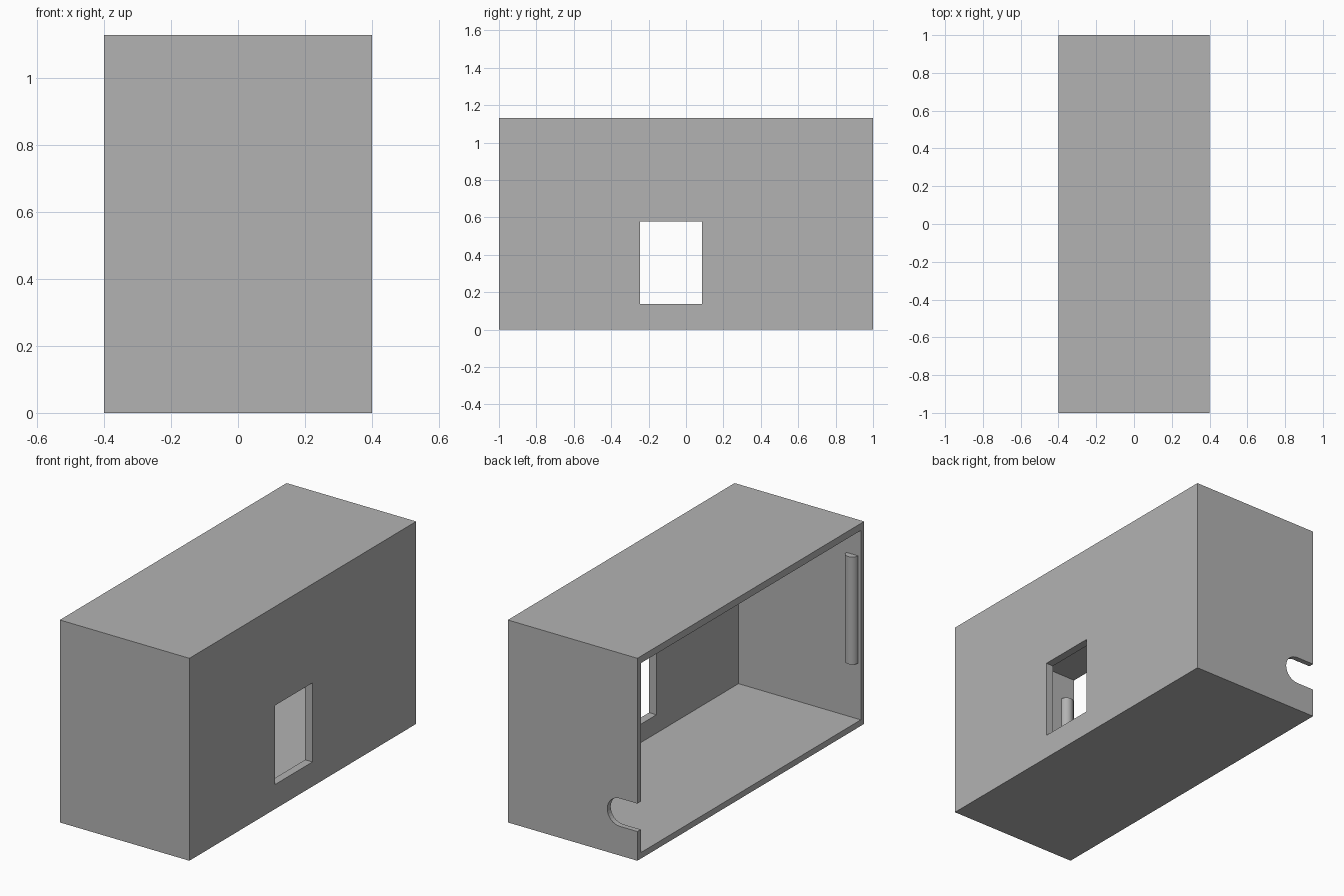
import bpy, bmesh
from math import sin, cos, pi
from mathutils import Vector

if "Cube" in bpy.data.objects:
    bpy.data.objects.remove(bpy.data.objects["Cube"], do_unlink=True)

grey = bpy.data.materials.new("mid grey")
grey.use_nodes = True
grey.diffuse_color = (0.45, 0.45, 0.45, 1)
grey.node_tree.nodes["Principled BSDF"].inputs["Base Color"].default_value = (0.45, 0.45, 0.45, 1)


def prism(name, outline, depth):
    """Extrude a closed 3D outline along the depth vector."""
    bm = bmesh.new()
    face = bm.faces.new([bm.verts.new(p) for p in outline])
    extruded = bmesh.ops.extrude_face_region(bm, geom=[face])["geom"]
    verts = [g for g in extruded if isinstance(g, bmesh.types.BMVert)]
    bmesh.ops.translate(bm, verts=verts, vec=Vector(depth))
    bmesh.ops.recalc_face_normals(bm, faces=bm.faces)
    mesh = bpy.data.meshes.new(name)
    bm.to_mesh(mesh)
    bm.free()
    mesh.materials.append(grey)
    obj = bpy.data.objects.new(name, mesh)
    bpy.context.collection.objects.link(obj)
    return obj


def block(name, x0, x1, y0, y1, z0, z1):
    base = [(x0, y0, z0), (x1, y0, z0), (x1, y1, z0), (x0, y1, z0)]
    return prism(name, base, (0, 0, z1 - z0))


def cut(target, cutter):
    cutter.hide_render = True
    mod = target.modifiers.new("cut", 'BOOLEAN')
    mod.operation = 'DIFFERENCE'
    mod.solver = 'EXACT'
    mod.object = cutter
    bpy.context.view_layer.objects.active = target
    bpy.ops.object.modifier_apply(modifier=mod.name)
    bpy.data.objects.remove(cutter, do_unlink=True)


W, L, H = 0.40, 1.0, 1.13       # half width, half length, height
WALL = 0.03

# Box open on its -x side, with a window through the opposite wall
housing = block("housing", -W, W, -L, L, 0, H)
cut(housing, block("cavity", -W - 0.1, W - 0.045, -L + WALL, L - WALL, 0.034, H - 0.039))
cut(housing, block("window", 0.2, W + 0.1, -0.246, 0.085, 0.137, 0.578))

# Round-ended cable slot in the back wall, open at the rim
r, cx, cz = 0.078, -0.292, 0.241
arc = [pi / 2 - pi * i / 16 for i in range(17)]
slot = [(cx + r * cos(a), L - 0.15, cz + r * sin(a)) for a in arc]
slot += [(-W - 0.1, L - 0.15, cz - r), (-W - 0.1, L - 0.15, cz + r)]
cut(housing, prism("slot", slot, (0, 0.3, 0)))

# Half-round snap ridges inside the two end walls
for name, side in (("front_ridge", -1), ("back_ridge", 1)):
    rr, wall_y = 0.036, side * (L - WALL)
    half = [(-0.347 + rr * cos(pi * i / 16), wall_y - side * rr * sin(pi * i / 16), 0.345)
            for i in range(17)]
    ridge = prism(name, half, (0, 0, 0.6))
    bpy.ops.object.select_all(action='DESELECT')
    ridge.select_set(True)
    bpy.context.view_layer.objects.active = ridge
    bpy.ops.object.shade_smooth_by_angle()
